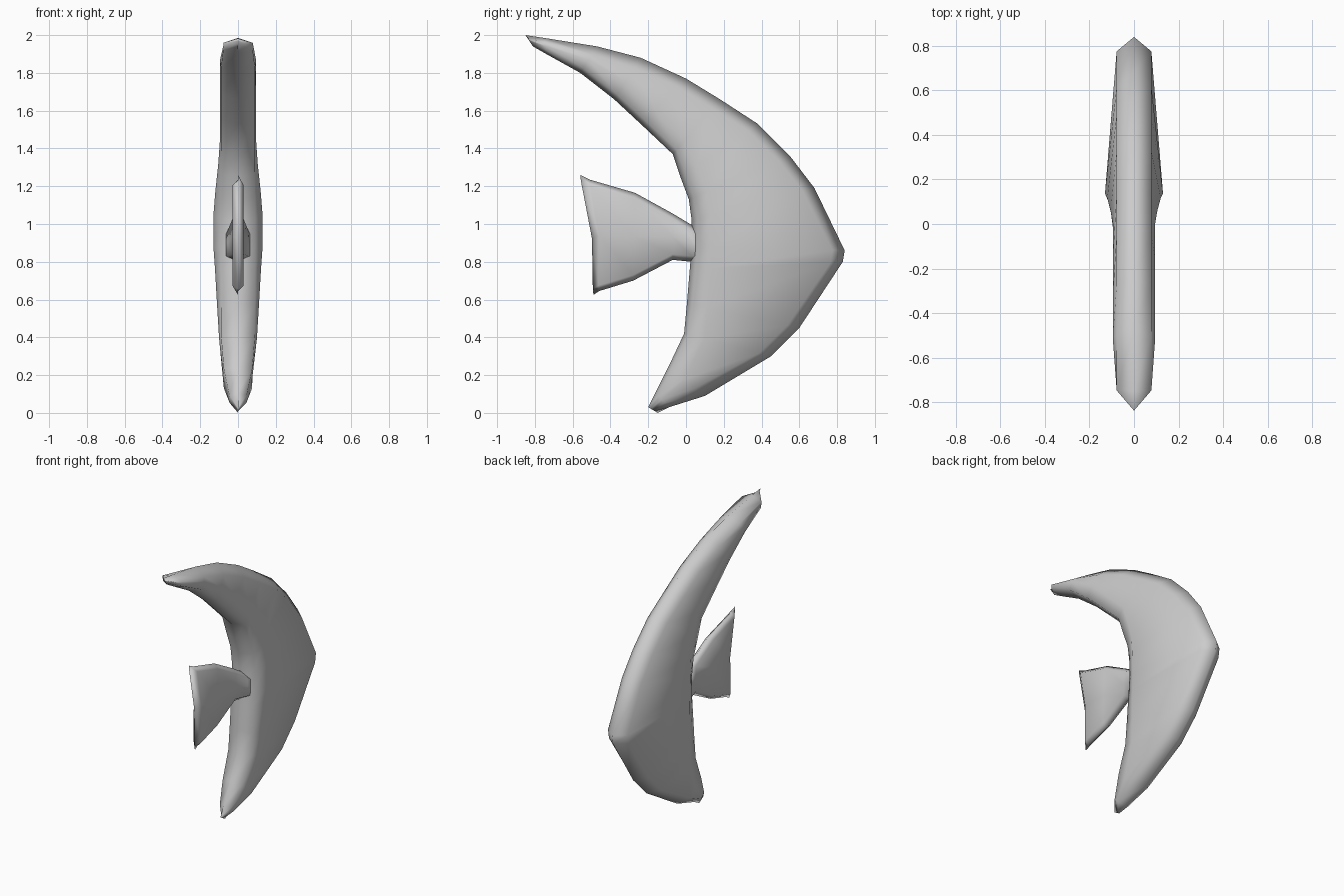
import bpy
import bmesh
from mathutils import Vector

cube = bpy.data.objects.get("Cube")
if cube:
    bpy.data.objects.remove(cube, do_unlink=True)

grey = bpy.data.materials.new("plain grey")
grey.use_nodes = True
colour = (0.6, 0.6, 0.6, 1)
grey.diffuse_color = colour
grey.node_tree.nodes["Principled BSDF"].inputs["Base Color"].default_value = colour


def section(station, outer_edge, middle, inner_edge):
    """Closed ring: ridge, bevel edge, widest point and bevel edge on both sides.
    Each setting is (inset from its ridge, largest half width)."""
    oy, oz, iy, iz, width = station
    outer, inner = Vector((0, oy, oz)), Vector((0, iy, iz))
    span = (inner - outer).length
    direction = (inner - outer) / span

    def flank(inset, limit, fraction, from_inner):
        distance = min(inset, span * fraction)
        point = inner - direction * distance if from_inner else outer + direction * distance
        point.x = min(width, limit)
        return point

    side = [flank(*outer_edge, 0.3, False),
            flank(*middle, 0.5, True),
            flank(*inner_edge, 0.25, True)]
    mirrored = [Vector((-p.x, p.y, p.z)) for p in reversed(side)]
    return [outer] + side + [inner] + mirrored


def loft(name, stations, *profile):
    """Skin the rings; flat end rings close up into sharp rims."""
    bm = bmesh.new()
    rings = [[bm.verts.new(p) for p in section(s, *profile)] for s in stations]
    for a, b in zip(rings, rings[1:]):
        for i in range(len(a)):
            j = (i + 1) % len(a)
            bm.faces.new((a[i], a[j], b[j], b[i]))
    bmesh.ops.remove_doubles(bm, verts=bm.verts, dist=0.0005)
    bmesh.ops.recalc_face_normals(bm, faces=bm.faces)
    for face in bm.faces:
        face.smooth = True
    mesh = bpy.data.meshes.new(name)
    bm.to_mesh(mesh)
    bm.free()
    mesh.materials.append(grey)
    obj = bpy.data.objects.new(name, mesh)
    bpy.context.scene.collection.objects.link(obj)
    return obj


# Crescent body with swept fins: outer y, z, inner y, z, half width
body_stations = [
    (-.85, 2.0, -.81, 1.94, 0),
    (-.75, 1.985, -.74, 1.9, .078),
    (-.47, 1.94, -.56, 1.8, .095),
    (-.24, 1.88, -.38, 1.66, .095),
    (0, 1.77, -.24, 1.53, .095),
    (.18, 1.66, -.07, 1.37, .095),
    (.38, 1.53, -.03, 1.25, .105),
    (.55, 1.36, .015, 1.13, .12),
    (.68, 1.19, .03, 1.02, .13),
    (.84, .86, .03, .88, .13),
    (.83, .8, .02, .76, .122),
    (.6, .45, .005, .58, .11),
    (.45, .3, -.01, .42, .1),
    (.1, .09, -.09, .25, .075),
    (-.09, .03, -.16, .11, .045),
    (-.15, 0, -.2, .03, 0),
]
loft("body", body_stations, (.065, .078), (.11, .13), (.03, .09))

# Tail fin, flaring where it enters the body: upper y, z, lower y, z, half width
tail_stations = [
    (-.56, 1.26, -.49, .625, 0),
    (-.51, 1.235, -.46, .645, .03),
    (-.27, 1.165, -.28, .7, .03),
    (-.07, 1.055, -.07, .81, .03),
    (.03, .995, .03, .8, .055),
    (.08, .95, .07, .8, .075),
    (.15, .92, .15, .83, 0),
]
tail = loft("tail_fin", tail_stations, (.03, .08), (.3, .08), (.03, .08))

# Hollow the trailing edge of the tail slightly
for v in tail.data.vertices:
    if v.co.y < -.44 and .75 < v.co.z < 1.15:
        v.co.y += .025
